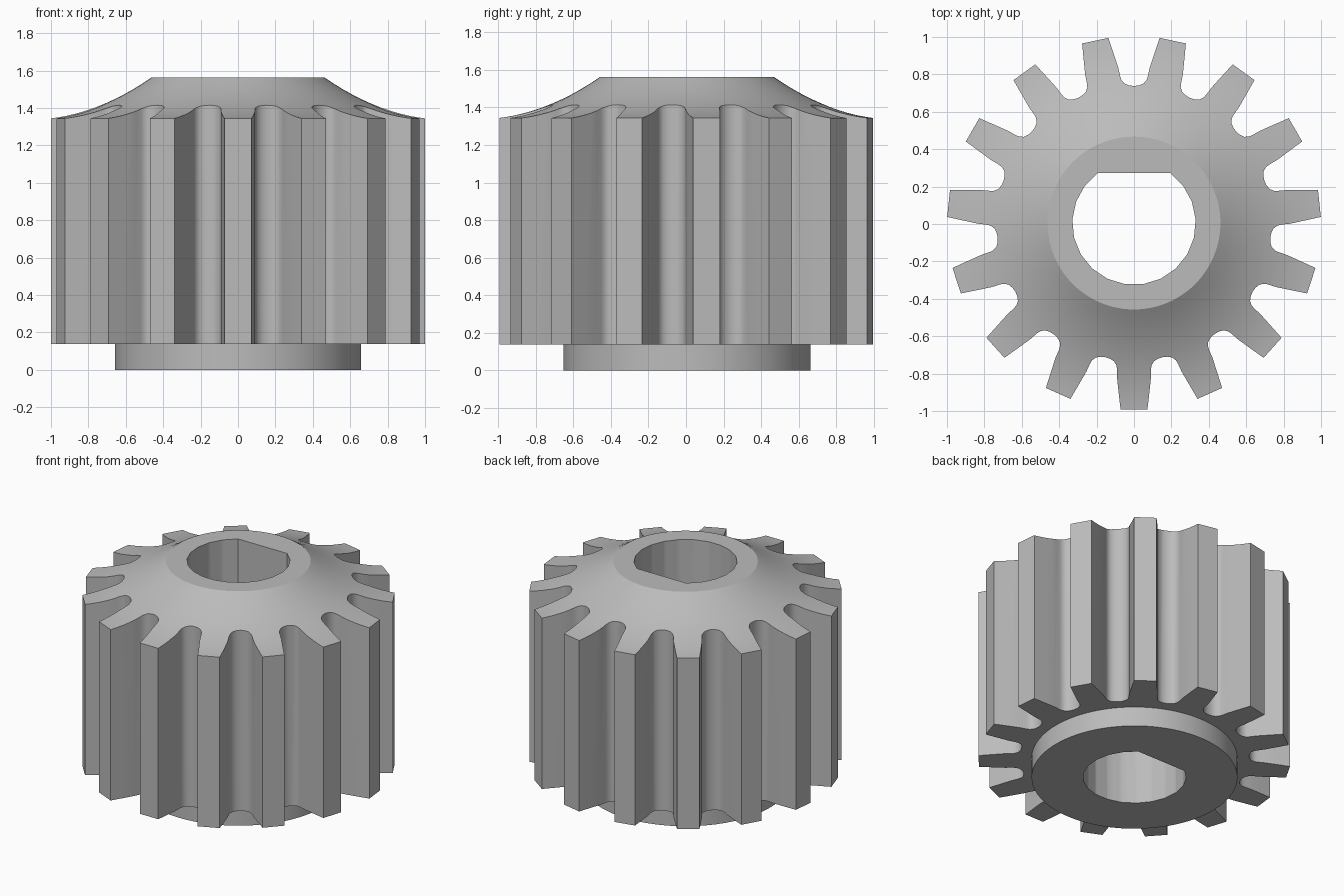
import bpy, bmesh
from math import sin, cos, pi, radians, asin

cube = bpy.data.objects.get("Cube")
if cube:
    bpy.data.objects.remove(cube, do_unlink=True)

TEETH = 15
CENTRE_Y = 0.005
BASE_Z, RIM_Z, TOP_Z = 0.139, 1.344, 1.563
TOP_R, DISC_R, BORE_R, BORE_FLAT = 0.462, 0.658, 0.33, 0.268

steel = bpy.data.materials.new("grey steel")
steel.use_nodes = True
steel.diffuse_color = (0.5, 0.5, 0.5, 1)
steel.node_tree.nodes["Principled BSDF"].inputs["Base Color"].default_value = (0.5, 0.5, 0.5, 1)


def make_object(name, bm):
    bmesh.ops.recalc_face_normals(bm, faces=bm.faces[:])
    mesh = bpy.data.meshes.new(name)
    bm.to_mesh(mesh)
    bm.free()
    mesh.materials.append(steel)
    obj = bpy.data.objects.new(name, mesh)
    obj.location.y = CENTRE_Y
    bpy.context.collection.objects.link(obj)
    return obj


def prism(name, outline, z0, z1):
    bm = bmesh.new()
    face = bm.faces.new([bm.verts.new((x, y, z0)) for x, y in outline])
    top = bmesh.ops.extrude_face_region(bm, geom=[face])["geom"]
    verts = [v for v in top if isinstance(v, bmesh.types.BMVert)]
    bmesh.ops.translate(bm, verts=verts, vec=(0, 0, z1 - z0))
    return make_object(name, bm)


def lathe(name, profile, steps=96):
    bm = bmesh.new()
    verts = [bm.verts.new((r, 0, z)) for r, z in profile]
    edges = [bm.edges.new(pair) for pair in zip(verts, verts[1:])]
    bmesh.ops.spin(bm, geom=verts + edges, cent=(0, 0, 0), axis=(0, 0, 1),
                   angle=2 * pi, steps=steps, use_duplicate=False)
    bmesh.ops.remove_doubles(bm, verts=bm.verts[:], dist=0.0002)
    return make_object(name, bm)


def combine(target, tool, operation):
    mod = target.modifiers.new(operation.lower(), "BOOLEAN")
    mod.operation = operation
    mod.solver = "EXACT"
    mod.object = tool
    bpy.context.view_layer.objects.active = target
    bpy.ops.object.modifier_apply(modifier=mod.name)
    bpy.data.objects.remove(tool, do_unlink=True)


# Toothed body: half of one tooth gap, mirrored and repeated round the axis
half_gap = [(0.137, 0.99), (0.107, 0.9), (0.084, 0.83), (0.074, 0.785),
            (0.067, 0.765), (0.051, 0.746), (0.026, 0.736)]
gap = half_gap + [(0, 0.733)] + [(-x, y) for x, y in reversed(half_gap)]
outline = []
for i in range(TEETH):
    a = 2 * pi * i / TEETH
    outline += [(x * cos(a) - y * sin(a), x * sin(a) + y * cos(a)) for x, y in gap]
gear = prism("pinion_gear", outline, BASE_Z, TOP_Z + 0.2)


# Flared top: concave slope from the collar down to the tooth tips
def flare(r):
    u = (1 - r) / (1 - TOP_R)
    return RIM_Z + (TOP_Z - RIM_Z) * (0.3 * u + 0.7 * u * u)


radii = [TOP_R + (1.06 - TOP_R) * i / 12 for i in range(13)]
envelope = lathe("flare_envelope", [(0, TOP_Z)] + [(r, flare(r)) for r in radii]
                 + [(1.06, -0.1), (0, -0.1)])
combine(gear, envelope, "INTERSECT")

# Round shoulder under the teeth
shoulder = lathe("shoulder_disc", [(0, 0.3), (DISC_R, 0.3), (DISC_R, 0), (0, 0)])
combine(gear, shoulder, "UNION")

# D-shaped shaft bore with its flat towards the back
start = asin(BORE_FLAT / BORE_R)
sweep = pi + 2 * start
arc = [pi - start + sweep * i / 17 for i in range(18)]
bore = prism("shaft_bore", [(BORE_R * cos(a), BORE_R * sin(a)) for a in arc], -0.2, TOP_Z + 0.3)
combine(gear, bore, "DIFFERENCE")

# Single material and smooth curves with crisp edges
gear.data.materials.clear()
gear.data.materials.append(steel)
for face in gear.data.polygons:
    face.material_index = 0
bpy.ops.object.select_all(action="DESELECT")
gear.select_set(True)
bpy.context.view_layer.objects.active = gear
bpy.ops.object.shade_smooth_by_angle(angle=radians(30))
